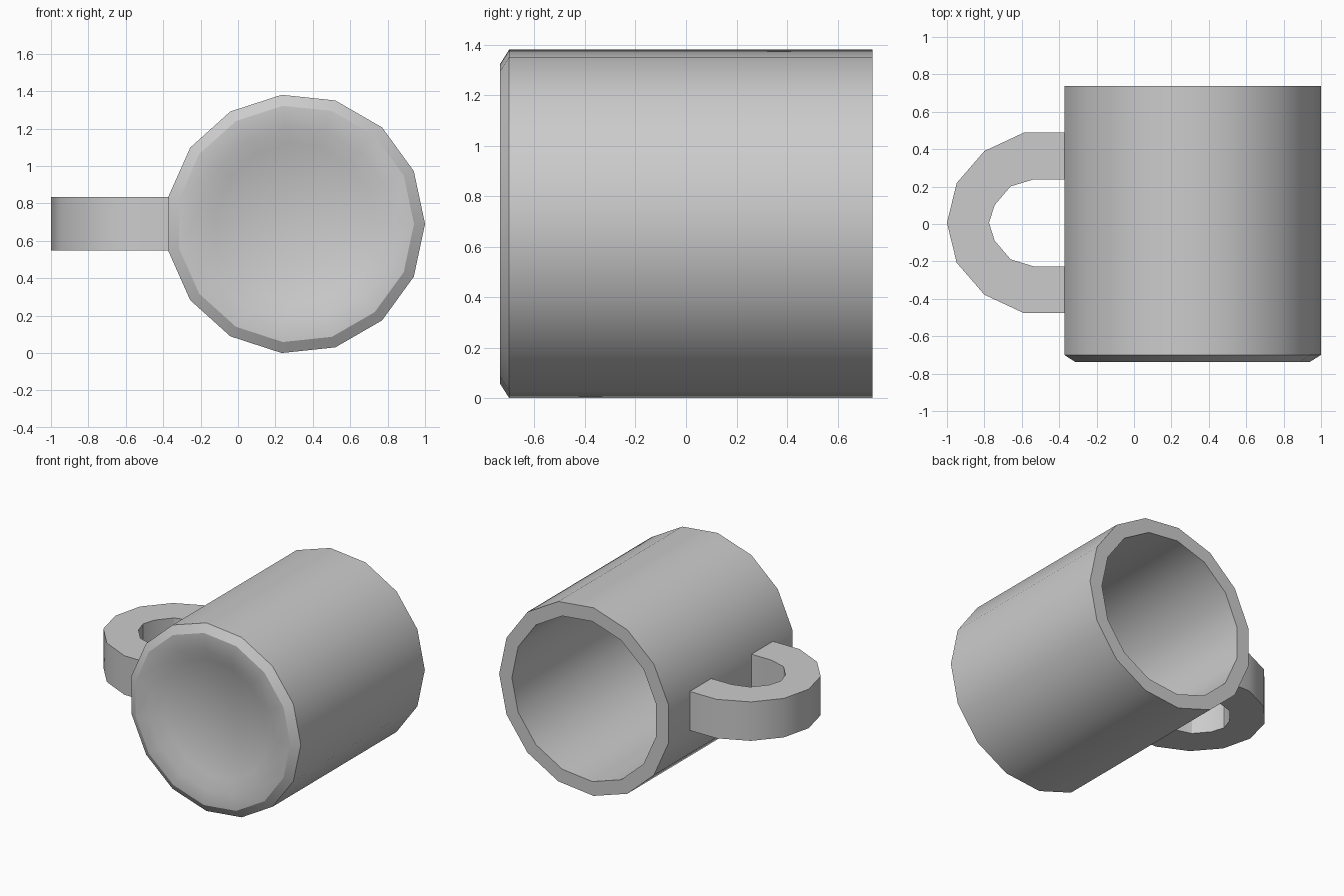
import bpy, bmesh
from math import cos, sin, tau, radians

if "Cube" in bpy.data.objects:
    bpy.data.objects.remove(bpy.data.objects["Cube"])

SIDES, CX, CZ = 15, 0.306, 0.69


def finish(name, rings, closed_section):
    """Bridge consecutive vertex rings, cap both ends, and shade smooth by angle."""
    bm = bmesh.new()
    loops = [[bm.verts.new(p) for p in ring] for ring in rings]
    n = len(loops[0])
    for a, b in zip(loops, loops[1:]):
        for i in range(n):
            j = (i + 1) % n
            bm.faces.new((a[i], a[j], b[j], b[i]))
    if closed_section:
        bm.faces.new(loops[0])
        bm.faces.new(loops[-1])
    bmesh.ops.recalc_face_normals(bm, faces=bm.faces)
    me = bpy.data.meshes.new(name)
    bm.to_mesh(me)
    bm.free()
    ob = bpy.data.objects.new(name, me)
    bpy.context.collection.objects.link(ob)
    bpy.ops.object.select_all(action='DESELECT')
    ob.select_set(True)
    bpy.context.view_layer.objects.active = ob
    bpy.ops.object.shade_smooth_by_angle(angle=radians(30))
    return ob


# Mug body: (radius, y) profile from the recessed base, round the rim, to the inside floor
profile = [(0.43, -0.692), (0.518, -0.737), (0.635, -0.737), (0.694, -0.70),
           (0.694, 0.738), (0.591, 0.738), (0.591, -0.60)]
finish("mug_body", [[(CX + r * cos(tau * i / SIDES), y, CZ + r * sin(tau * i / SIDES))
                     for i in range(SIDES)] for r, y in profile], True)

# Handle: half of the outer and inner outlines, mirrored about its middle
MID, HALF = 0.006, 0.143
outer = [(-0.365, 0.482), (-0.59, 0.482), (-0.80, 0.384), (-0.948, 0.213), (-1.0, 0)]
inner = [(-0.365, 0.233), (-0.535, 0.233), (-0.66, 0.195), (-0.745, 0.095), (-0.775, 0)]


def mirrored(half):
    return half + [(x, -y) for x, y in half[-2::-1]]


finish("handle", [[(ox, MID + oy, CZ - HALF), (ox, MID + oy, CZ + HALF),
                   (ix, MID + iy, CZ + HALF), (ix, MID + iy, CZ - HALF)]
                  for (ox, oy), (ix, iy) in zip(mirrored(outer), mirrored(inner))], True)
